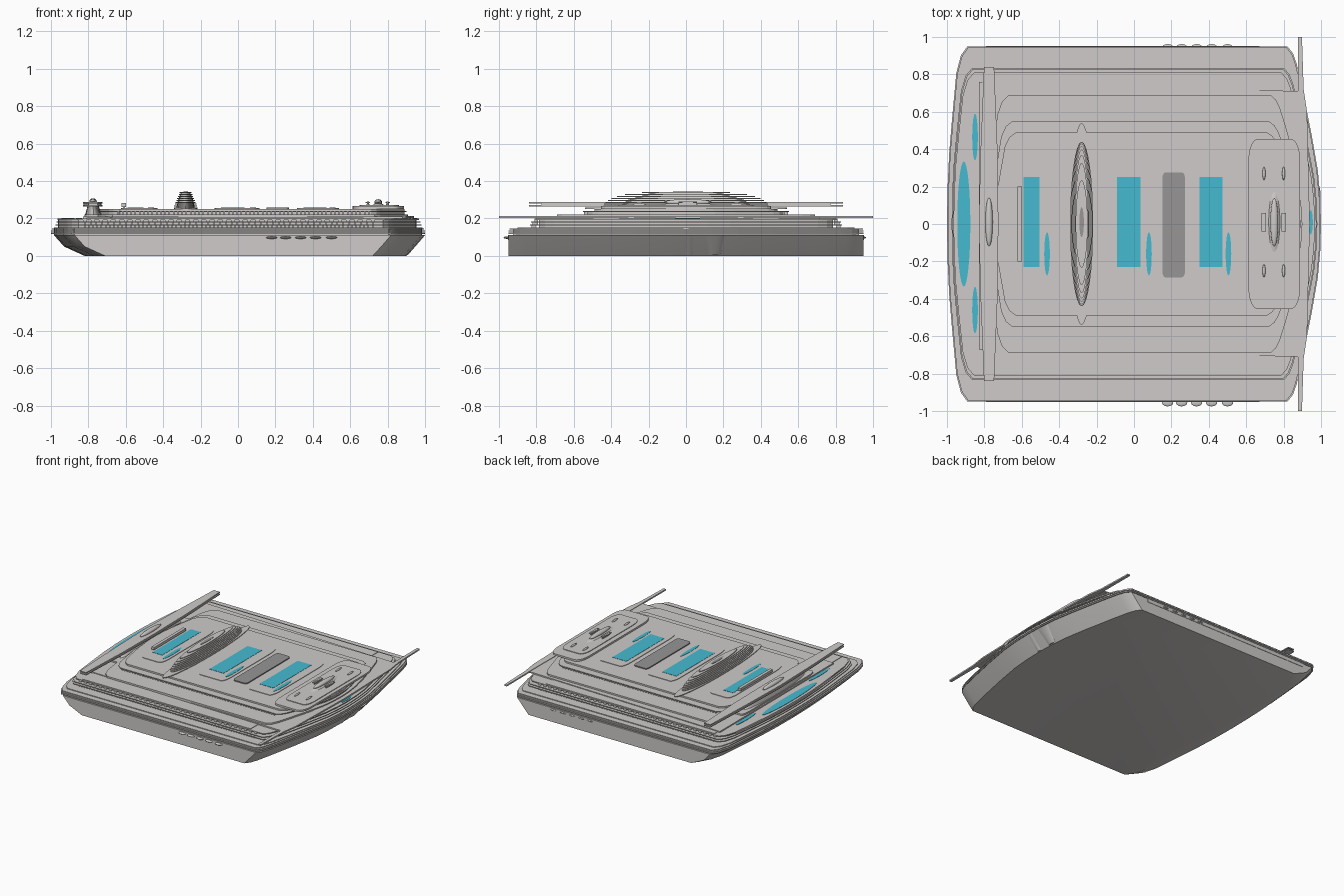
import bpy, bmesh, math
from mathutils import Vector

cube = bpy.data.objects.get("Cube")
if cube:
    bpy.data.objects.remove(cube, do_unlink=True)


def material(name, rgb):
    m = bpy.data.materials.new(name)
    m.use_nodes = True
    m.diffuse_color = (*rgb, 1)
    bsdf = next(n for n in m.node_tree.nodes if n.type == "BSDF_PRINCIPLED")
    bsdf.inputs["Base Color"].default_value = (*rgb, 1)
    return m


WHITE = material("warm_white", (0.62, 0.60, 0.585))
TEAL = material("pool_teal", (0.06, 0.50, 0.64))
GREY = material("mid_grey", (0.31, 0.30, 0.30))


def finish(name, bm, mat, smooth=False):
    bmesh.ops.recalc_face_normals(bm, faces=bm.faces)
    me = bpy.data.meshes.new(name)
    bm.to_mesh(me)
    bm.free()
    me.materials.append(mat)
    ob = bpy.data.objects.new(name, me)
    bpy.context.collection.objects.link(ob)
    if smooth:
        bpy.ops.object.select_all(action="DESELECT")
        ob.select_set(True)
        bpy.context.view_layer.objects.active = ob
        bpy.ops.object.shade_smooth_by_angle(angle=math.radians(35))
    return ob


def loft(name, rings, mat=WHITE, smooth=False):
    """Skin a stack of (outline, height) rings and cap both ends."""
    bm = bmesh.new()
    rows = [[bm.verts.new((x, y, z)) for x, y in pts] for pts, z in rings]
    for a, b in zip(rows, rows[1:]):
        for i in range(len(a)):
            j = (i + 1) % len(a)
            bm.faces.new((a[i], a[j], b[j], b[i]))
    bm.faces.new(rows[0][::-1])
    bm.faces.new(rows[-1])
    return finish(name, bm, mat, smooth)


def prism(name, pts, z0, z1, mat=WHITE, smooth=False):
    return loft(name, [(pts, z0), (pts, z1)], mat, smooth)


def rect(x0, x1, y0, y1):
    return [(x0, y0), (x1, y0), (x1, y1), (x0, y1)]


def ellipse(cx, cy, rx, ry, n=32):
    return [(cx + rx * math.cos(math.tau * i / n), cy + ry * math.sin(math.tau * i / n))
            for i in range(n)]


def rounded(x0, x1, y0, y1, rx, ry, n=5):
    pts = []
    corners = [(x1 - rx, y1 - ry), (x0 + rx, y1 - ry), (x0 + rx, y0 + ry), (x1 - rx, y0 + ry)]
    for k, (cx, cy) in enumerate(corners):
        for i in range(n + 1):
            a = math.pi / 2 * (k + i / n)
            pts.append((cx + rx * math.cos(a), cy + ry * math.sin(a)))
    return pts


# Shared ship outline: (fraction of half width, inset from the end)
BOW = [(0, 0), (.15, .004), (.3, .017), (.5, .05), (.75, .098), (.9, .13), (.96, .15), (1, .18)]
STERN = [(0, 0), (.2, .003), (.4, .012), (.6, .028), (.85, .05), (.95, .075), (1, .11)]


def ship(xl, xr, w):
    half = [(xr - d, f * w) for f, d in BOW] + [(xl + d, f * w) for f, d in reversed(STERN)]
    return half + [(x, -y) for x, y in half[-2:0:-1]]


def ellipsoid(name, loc, radii, mat=WHITE):
    bm = bmesh.new()
    bmesh.ops.create_uvsphere(bm, u_segments=20, v_segments=10, radius=1)
    bmesh.ops.scale(bm, vec=radii, verts=bm.verts)
    bmesh.ops.translate(bm, vec=loc, verts=bm.verts)
    return finish(name, bm, mat, True)


def post_row(name, x0, x1, count, y, z0, z1, sx, sy):
    """Row of small uprights on both sides of the ship."""
    bm = bmesh.new()
    for i in range(count):
        for s in (-1, 1):
            r = bmesh.ops.create_cube(bm, size=1)
            bmesh.ops.scale(bm, vec=(sx, sy, z1 - z0), verts=r["verts"])
            x = x0 + (x1 - x0) * i / (count - 1)
            bmesh.ops.translate(bm, vec=(x, s * y, (z0 + z1) / 2), verts=r["verts"])
    return finish(name, bm, WHITE)


# Hull with raked ends
loft("hull", [(ship(-.82, .90, .95), 0), (ship(-.93, .946, .95), .05),
              (ship(-.985, 1.0, .95), .112)], smooth=True)
for s in (-1, 1):
    prism("hull_side_panel", rect(-.79, .67, s * .951 - .002, s * .951 + .002), .085, .113)
    for x in (.18, .255, .335, .415, .5):
        ellipsoid("side_pod", (x, -.955 if s < 0 else .942, .098), (.03, .02, .007))

# Raised housings on the bow rake
for y, r0, r1 in ((.015, .025, .038), (.15, .035, .06)):
    rings = [(ellipse(.892 + .09 * t, y, .016, r0 + (r1 - r0) * t), .004 + .104 * t)
             for t in (0, .5, 1)]
    loft("bow_housing", rings, smooth=True)

# Stacked decks and recessed walls: name, bottom, top, stern, bow, half width
LAYERS = [
    ("lower_wall", .112, .147, -.985, .985, .925),
    ("lower_deck", .118, .125, -1.0, 1.0, .95),
    ("lower_deck", .130, .136, -1.0, 1.0, .95),
    ("lower_deck", .141, .147, -.995, .995, .945),
    ("promenade_deck", .147, .153, -.985, .987, .90),
    ("cabin_wall", .153, .2, -.962, .955, .785),
    ("cabin_deck", .163, .168, -.975, .98, .835),
    ("cabin_deck", .178, .183, -.97, .975, .83),
    ("cabin_deck", .193, .2, -.965, .967, .81),
    ("upper_wall", .209, .222, -.78, .91, .69),
    ("upper_gallery_wall", .222, .236, -.74, .89, .52),
    ("upper_gallery_deck", .235, .240, -.76, .90, .55),
    ("sun_deck", .240, .252, -.74, .89, .49),
]
for name, z0, z1, xl, xr, w in LAYERS:
    prism(name, ship(xl, xr, w), z0, z1)
prism("side_terrace", rect(-.81, .67, -.8, .8), .2, .204)
prism("skewed_roof", [(-.83, -.67), (.88, -.71), (.925, -.3), (.925, .3), (.88, .71), (-.83, .76)],
      .2, .21)

# Uprights between decks
post_row("promenade_posts", -.82, .72, 70, .815, .153, .163, .008, .02)
post_row("cabin_dividers", -.82, .72, 50, .805, .168, .178, .008, .03)
post_row("balcony_dividers", -.82, .72, 36, .8, .183, .193, .02, .02)
post_row("gallery_posts", -.64, .7, 60, .535, .222, .235, .008, .02)

# Bridge with long wings
half = [(.94, 0), (.925, .6), (.907, .72), (.898, 1), (.876, 1), (.878, .62), (.87, 0)]
prism("bridge_wings", half + [(x, -y) for x, y in half[-2:0:-1]], .203, .214)

# Stern lookout on its pedestal
prism("lookout_base", rounded(-.82, -.71, -.45, .45, .02, .08), .2, .222)
loft("lookout_column", [(ellipse(-.772, 0, .045, .38), .222), (ellipse(-.775, 0, .03, .3), .265)],
     smooth=True)
for z0, z1, k in ((.264, .272, 1), (.272, .28, .92), (.28, .287, 1)):
    edge = [(-.725, 0), (-.73, .4), (-.748, .84), (-.802, .84), (-.82, .4), (-.83, 0)]
    edge = [(-.775 + (x + .775) * k, y * k) for x, y in edge]
    prism("lookout_wing", edge + [(x, -y) for x, y in edge[-2:0:-1]], z0, z1)
ellipsoid("lookout_dome", (-.775, .01, .29), (.02, .13, .018))

# Swimming pools in raised surrounds
for x0, x1, px in ((-.59, -.505, -.465), (-.09, .035, .08), (.35, .472, .505)):
    prism("pool_surround", rounded(x0 - .035, px + .035, -.34, .34, .03, .09), .252, .256)
    prism("pool_water", rect(x0, x1, -.23, .25), .255, .258, TEAL)
    prism("hot_tub_water", ellipse(px, -.16, .015, .115), .255, .258, TEAL)
for x, y, rx, ry in ((-.91, 0, .035, .335), (-.85, .465, .015, .125), (-.85, -.46, .015, .125),
                     (.945, .01, .011, .065)):
    prism("terrace_pool", ellipse(x, y, rx, ry), .199, .203, TEAL)
prism("grey_court", rounded(.152, .272, -.285, .275, .015, .03), .252, .26, GREY)

# Deck screen
prism("screen", rect(-.622, -.598, -.2, .2), .262, .282)
for y in (-.17, .17):
    prism("screen_leg", rect(-.615, -.605, y - .02, y + .02), .252, .265)

# Slatted funnel: wide discs over a narrower core
loft("funnel_core", [(ellipse(-.28, 0, .05, .37), .252), (ellipse(-.28, 0, .04, .31), .30),
                     (ellipse(-.28, 0, .025, .18), .338)], smooth=True)
prism("funnel_foot", ellipse(-.28, 0, .063, .54), .252, .258)
count = 8
for i in range(count):
    t = i / (count - 1)
    z = .263 + .073 * t
    ry = .20 + .24 * math.sqrt(1 - t * t * .98)
    prism("funnel_slat", ellipse(-.28, 0, .062 - .03 * t, ry), z, z + .0055)
prism("funnel_outlet", ellipse(-.28, .01, .012, .08), .338, .344, GREY)

# Forward platform with domes and masts
prism("forward_platform", rounded(.612, .888, -.455, .455, .05, .11), .252, .266)
prism("forward_platform_step", rounded(.65, .86, -.36, .36, .04, .09), .266, .271)
loft("dome_stand", [(ellipse(.75, .01, .03, .16), .271), (ellipse(.75, .01, .015, .09), .284)])
ellipsoid("radar_dome", (.75, .01, .287), (.021, .13, .016))
for x in (.695, .8):
    prism("mast", ellipse(x, .01, .005, .05, 12), .271, .29)
    prism("mast_bar", rect(x - .012, x + .012, -.04, .06), .283, .288)
    for y in (-.25, .27):
        ellipsoid("small_dome", (x, y, .273), (.008, .035, .009))
